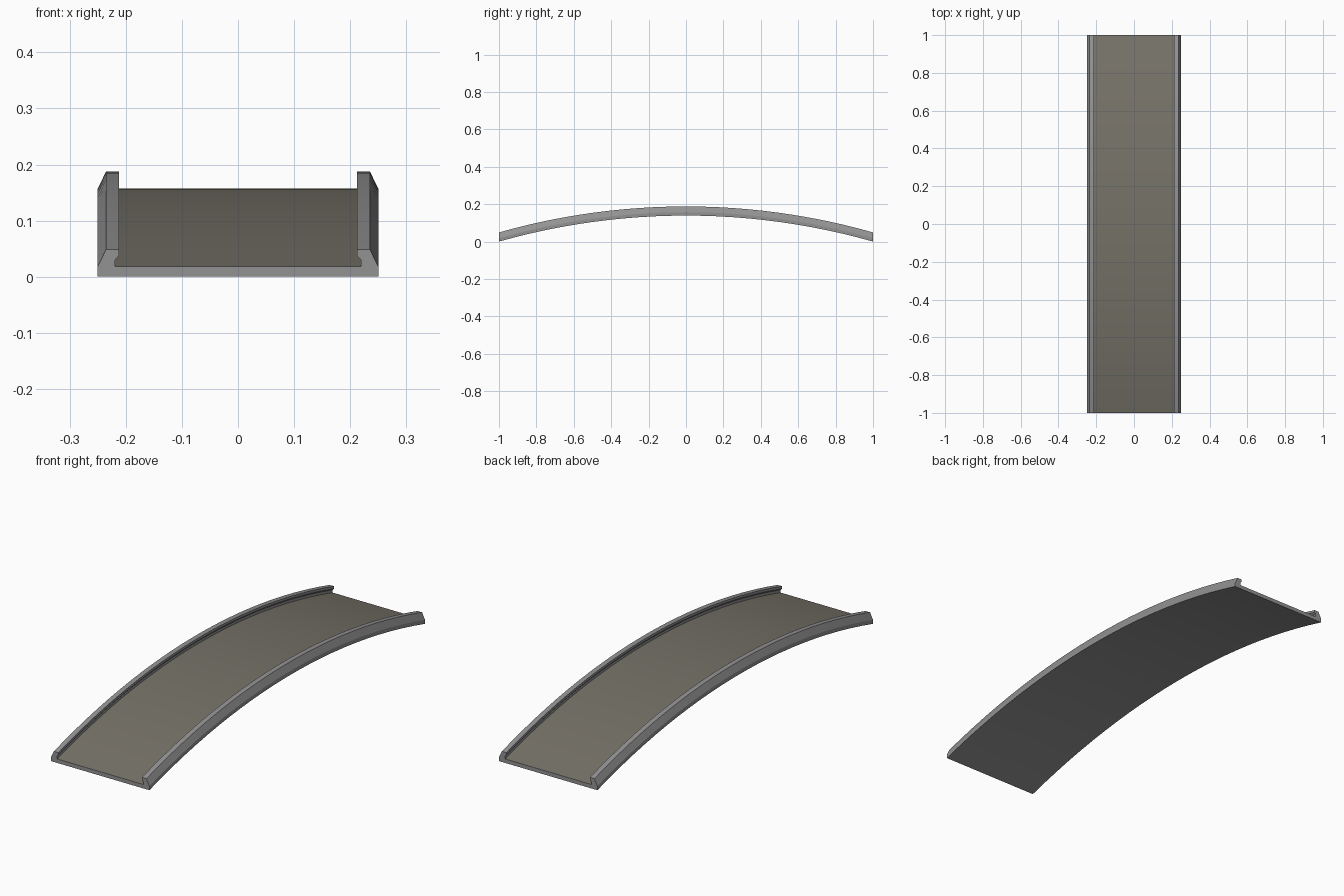
import bpy, bmesh, math

if "Cube" in bpy.data.objects:
    bpy.data.objects.remove(bpy.data.objects["Cube"])

RISE, SEGS = 0.139, 24


def arch(y):
    # circular arc: 0 at the ends, RISE in the middle
    r = (1 + RISE * RISE) / (2 * RISE)
    return math.sqrt(r * r - y * y) - (r - RISE)


def material(name, rgb):
    m = bpy.data.materials.new(name)
    m.diffuse_color = (*rgb, 1)
    m.use_nodes = True
    m.node_tree.nodes["Principled BSDF"].inputs["Base Color"].default_value = m.diffuse_color
    return m


concrete = material("light grey concrete", (0.29, 0.29, 0.29))
road = material("warm grey road", (0.18, 0.168, 0.138))

# Half cross-section (x, z): side, sloped kerb, overhanging lip, deck edge
half = [(0.25, 0), (0.25, 0.018), (0.235, 0.049), (0.212, 0.049),
        (0.212, 0.038), (0.219, 0.030), (0.219, 0.018)]
profile = half + [(-x, z) for x, z in reversed(half)]
n = len(profile)

# Sweep the section along the arch
bm = bmesh.new()
rings = []
for i in range(SEGS + 1):
    y = -1 + 2 * i / SEGS
    rings.append([bm.verts.new((x, y, z + arch(y))) for x, z in profile])
for a, b in zip(rings, rings[1:]):
    for j in range(n):
        k = (j + 1) % n
        f = bm.faces.new((a[j], a[k], b[k], b[j]))
        f.material_index = 1 if j == len(half) - 1 else 0  # road surface
# End caps
bm.faces.new(rings[0])
bm.faces.new(rings[-1])
bmesh.ops.recalc_face_normals(bm, faces=bm.faces)

mesh = bpy.data.meshes.new("arched_bridge_deck")
bm.to_mesh(mesh)
bm.free()
mesh.materials.append(concrete)
mesh.materials.append(road)
deck = bpy.data.objects.new("arched_bridge_deck", mesh)
bpy.context.collection.objects.link(deck)
bpy.context.view_layer.objects.active = deck
deck.select_set(True)
bpy.ops.object.shade_smooth_by_angle(angle=math.radians(20))
